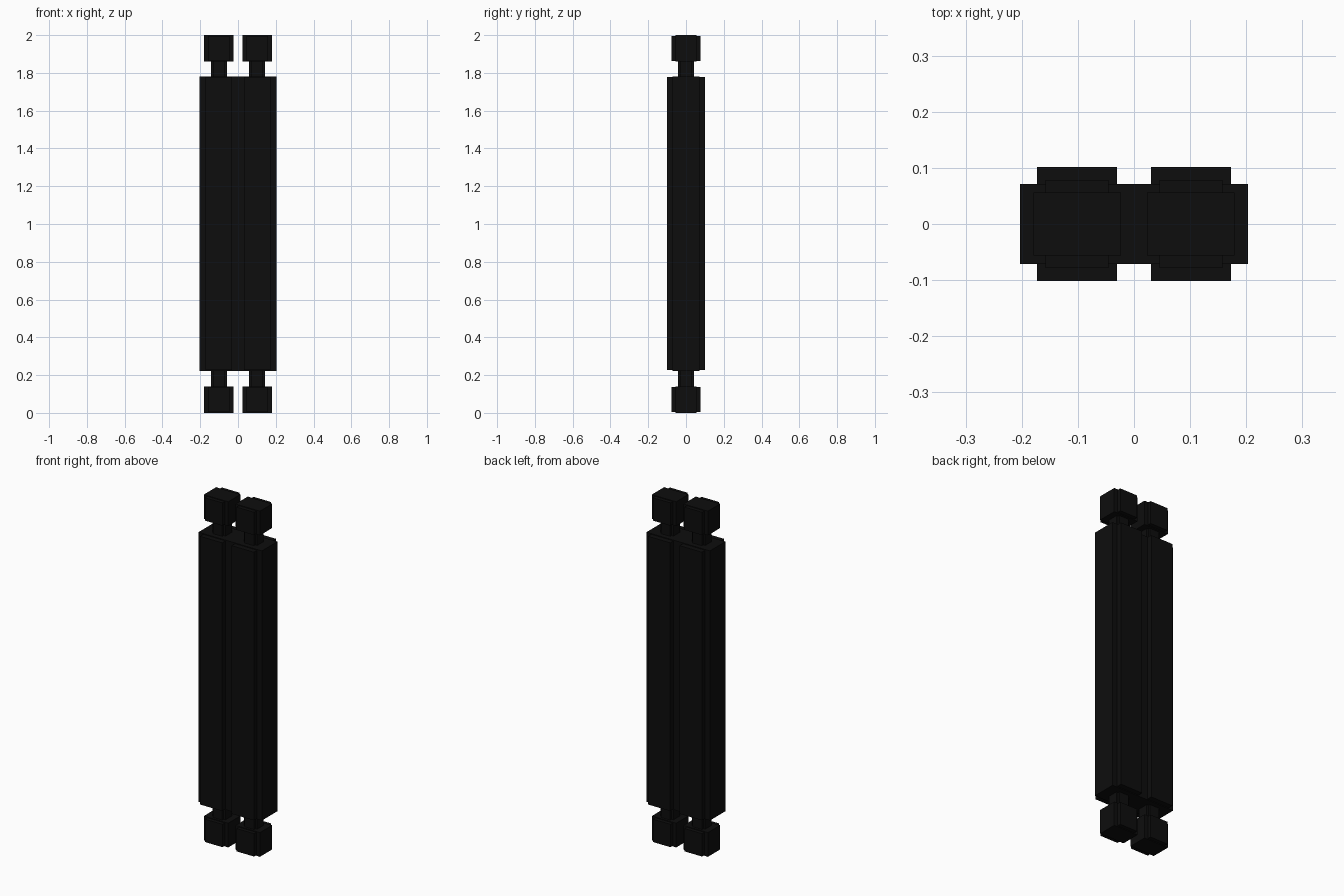
import bpy, bmesh
from mathutils import Matrix

if "Cube" in bpy.data.objects:
    bpy.data.objects.remove(bpy.data.objects["Cube"])

black = bpy.data.materials.new("near_black")
black.diffuse_color = (0.004, 0.004, 0.004, 1)
black.use_nodes = True
black.node_tree.nodes["Principled BSDF"].inputs["Base Color"].default_value = black.diffuse_color


def cross_column(name, cx, z0, z1, wide, narrow, step=0.0):
    """Upright column with a plus-shaped section; the y arms are shorter by step."""
    n, w = narrow, wide
    bm = bmesh.new()
    for hx, hy, inset in ((w, n, 0.0), (n, w, step)):
        h = z1 - z0 - 2 * inset
        bmesh.ops.create_cube(bm, size=1, matrix=Matrix.Translation((cx, 0, (z0 + z1) / 2))
                              @ Matrix.Diagonal((2 * hx, 2 * hy, h, 1)))
    mesh = bpy.data.meshes.new(name)
    bm.to_mesh(mesh)
    bm.free()
    mesh.materials.append(black)
    obj = bpy.data.objects.new(name, mesh)
    bpy.context.collection.objects.link(obj)


for side, cx in (("left", -0.1015), ("right", 0.1015)):
    # long main body
    cross_column(side + "_body", cx, 0.222, 1.782, 0.1015, 0.071, 0.004)
    # neck and cap at both ends
    cross_column(side + "_lower_neck", cx, 0.13, 0.23, 0.042, 0.03)
    cross_column(side + "_upper_neck", cx, 1.77, 1.87, 0.042, 0.03)
    cross_column(side + "_lower_cap", cx, 0.0, 0.14, 0.078, 0.056, 0.004)
    cross_column(side + "_upper_cap", cx, 1.86, 2.0, 0.078, 0.056, 0.004)
